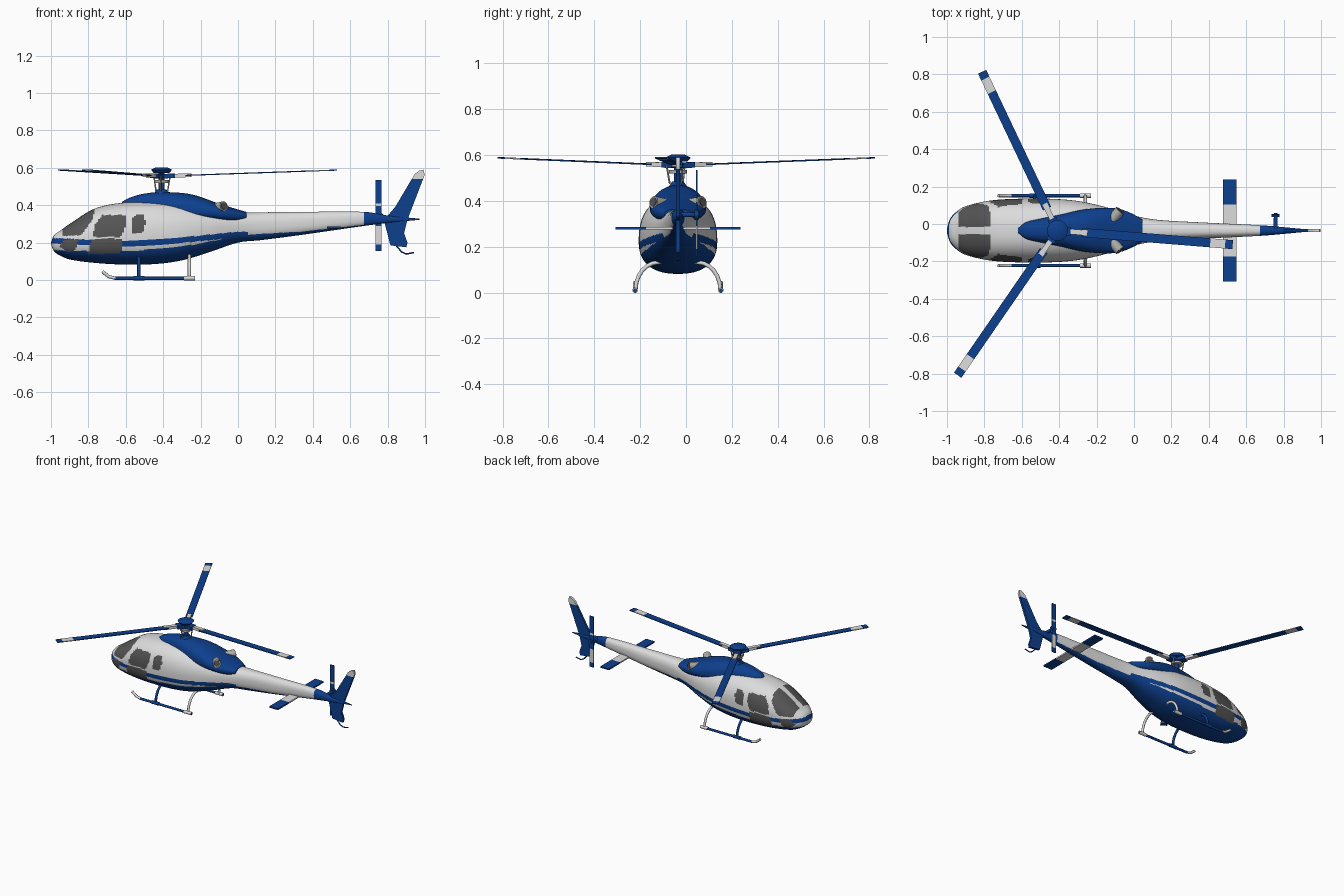
import bpy, bmesh
from math import sin, cos, pi, radians
from mathutils import Matrix, Vector

if "Cube" in bpy.data.objects:
    bpy.data.objects.remove(bpy.data.objects["Cube"])

YC = -0.035                      # centre line of the aircraft
HUB = Vector((-0.409, YC, 0.555))


def material(name, rgb):
    m = bpy.data.materials.new(name)
    m.use_nodes = True
    m.diffuse_color = (*rgb, 1)
    m.node_tree.nodes["Principled BSDF"].inputs["Base Color"].default_value = (*rgb, 1)
    return m


MATS = [material("white_paint", (0.72, 0.72, 0.72)),
        material("blue_paint", (0.004, 0.05, 0.27)),
        material("grey_glass", (0.09, 0.09, 0.09)),
        material("grey_metal", (0.42, 0.42, 0.4))]
WHITE, BLUE, GLASS, METAL = range(4)


def finish(name, bm, rule, matrix=None):
    """Turn a bmesh into an object; rule is a slot number or a function of the face centre."""
    bmesh.ops.recalc_face_normals(bm, faces=bm.faces)
    for f in bm.faces:
        f.material_index = rule(f.calc_center_median()) if callable(rule) else rule
    me = bpy.data.meshes.new(name)
    bm.to_mesh(me)
    bm.free()
    for m in MATS:
        me.materials.append(m)
    me.shade_smooth()
    me.set_sharp_from_angle(angle=radians(38))
    ob = bpy.data.objects.new(name, me)
    bpy.context.collection.objects.link(ob)
    if matrix:
        ob.matrix_world = matrix
    return ob


def cut(bm, axis, values):
    for v in values:
        n = Vector((0, 0, 0))
        n[axis] = 1
        bmesh.ops.bisect_plane(bm, geom=bm.verts[:] + bm.edges[:] + bm.faces[:],
                               plane_co=n * v, plane_no=n)


def box(name, lo, hi, rule, axis=0, cuts=(), matrix=None):
    lo, hi = Vector(lo), Vector(hi)
    bm = bmesh.new()
    bmesh.ops.create_cube(bm, size=1, matrix=Matrix.Translation((lo + hi) / 2)
                          @ Matrix.Diagonal((*(hi - lo), 1)))
    cut(bm, axis, cuts)
    return finish(name, bm, rule, matrix)


def rod(name, a, b, r1, r2, rule, sides=24):
    a, b = Vector(a), Vector(b)
    bm = bmesh.new()
    turn = (b - a).to_track_quat("Z", "Y").to_matrix().to_4x4()
    bmesh.ops.create_cone(bm, cap_ends=True, segments=sides, radius1=r1, radius2=r2,
                          depth=(b - a).length, matrix=Matrix.Translation((a + b) / 2) @ turn)
    return finish(name, bm, rule)


def tube(name, points, radius, slot):
    cu = bpy.data.curves.new(name, "CURVE")
    cu.dimensions = "3D"
    cu.bevel_depth, cu.bevel_resolution, cu.use_fill_caps = radius, 2, True
    sp = cu.splines.new("POLY")
    sp.points.add(len(points) - 1)
    for p, co in zip(sp.points, points):
        p.co = (*co, 1)
    cu.materials.append(MATS[slot])
    bpy.context.collection.objects.link(bpy.data.objects.new(name, cu))


def smooth_at(table, x):
    """Cubic interpolation of station rows (x, bottom, middle, top, half width)."""
    i = max(k for k in range(len(table) - 1) if table[k][0] <= x or k == 0)

    def slope(k, c):
        a, b = table[max(k - 1, 0)], table[min(k + 1, len(table) - 1)]
        return (b[c] - a[c]) / (b[0] - a[0])
    p, q = table[i], table[i + 1]
    h = q[0] - p[0]
    t = (x - p[0]) / h
    return [p[c] * (1 + 2 * t) * (1 - t) ** 2 + q[c] * t * t * (3 - 2 * t)
            + h * t * (1 - t) * (slope(i, c) * (1 - t) - slope(i + 1, c) * t)
            for c in range(1, 5)]


def loft(name, table, rings, sides, rule, power=2.4):
    bm = bmesh.new()
    loops = []
    x0, x1 = table[0][0], table[-1][0]
    for i in range(rings + 1):
        x = x0 + (x1 - x0) * (i / rings) ** 1.3
        bot, mid, top, half = smooth_at(table, x)
        loop = []
        for j in range(sides):
            c, s = cos(2 * pi * j / sides), sin(2 * pi * j / sides)
            k = (abs(c) ** power + abs(s) ** power) ** (-1 / power)
            rise = top - mid if s > 0 else mid - bot
            loop.append(bm.verts.new((x, YC + half * k * c, mid + rise * k * s)))
        loops.append(loop)
    for a, b in zip(loops, loops[1:]):
        for j in range(sides):
            n = (j + 1) % sides
            bm.faces.new((a[j], a[n], b[n], b[j]))
    bm.faces.new(loops[0])
    bm.faces.new(loops[-1])
    return finish(name, bm, rule)


# Fuselage paint: windows as side outlines, stripe and belly as height lines
WINDSCREEN = [(-.935, .235), (-.95, .5), (-.79, .5), (-.765, .37), (-.78, .32), (-.837, .24)]
WINDOWS = [[(-.778, .23), (-.762, .3), (-.725, .348), (-.6, .348), (-.6, .284), (-.63, .23)],
           [(-.57, .25), (-.565, .33), (-.54, .352), (-.5, .35), (-.495, .3), (-.51, .25)],
           [(-.8, .14), (-.785, .22), (-.62, .222), (-.615, .18), (-.63, .14)],
           [(-.955, .18), (-.93, .215), (-.853, .22), (-.87, .16), (-.91, .15)]]
STRIPE = [(-1, .225), (-.6, .207), (-.3, .228), (0, .258), (.1, .26)]
BELLY = [(-1, .16), (-.6, .152), (-.3, .178), (-.1, .215), (0, .24), (.33, .258), (.7, .298)]


def inside(x, z, poly):
    hit = False
    for (ax, az), (bx, bz) in zip(poly, poly[1:] + poly[:1]):
        if (az > z) != (bz > z) and x < ax + (z - az) * (bx - ax) / (bz - az):
            hit = not hit
    return hit


def line_at(line, x):
    for (ax, az), (bx, bz) in zip(line, line[1:]):
        if x <= bx:
            return az + (bz - az) * (x - ax) / (bx - ax)
    return line[-1][1]


def fuselage_paint(c):
    if c.x > 0.68:
        return BLUE
    if abs(c.y - YC) > 0.02 and inside(c.x, c.z, WINDSCREEN):
        return GLASS
    if abs(c.y - YC) > 0.05 and any(inside(c.x, c.z, w) for w in WINDOWS):
        return GLASS
    top = line_at(STRIPE, c.x)
    if c.z < line_at(BELLY, c.x) or (c.x < 0.05 and top - 0.03 < c.z < top):
        return BLUE
    return WHITE


loft("fuselage", [(-1, .19, .195, .2, .012), (-.985, .155, .19, .237, .06),
                  (-.95, .13, .19, .264, .1), (-.9, .11, .2, .3, .13),
                  (-.77, .092, .21, .38, .16), (-.62, .083, .22, .413, .17),
                  (-.45, .085, .23, .42, .17), (-.3, .105, .24, .41, .158),
                  (-.15, .15, .26, .385, .125), (0, .2, .28, .362, .08),
                  (.12, .213, .29, .362, .058), (.33, .24, .3, .364, .045),
                  (.68, .29, .328, .364, .028), (.8, .305, .325, .345, .018),
                  (.97, .322, .325, .328, .002)], 170, 144, fuselage_paint)

# Engine cowling and exhausts
loft("engine_cowling", [(-.62, .41, .413, .418, .012), (-.58, .38, .4, .44, .045),
                        (-.5, .36, .39, .462, .065), (-.4, .34, .38, .47, .085),
                        (-.25, .32, .37, .458, .115), (-.1, .31, .36, .408, .12),
                        (-.02, .305, .35, .383, .095), (.045, .315, .343, .364, .06)],
     40, 48, BLUE)
for side, label in ((1, "left"), (-1, "right")):
    base = Vector((-0.12, YC + side * 0.055, 0.38))
    aim = Vector((0.045, side * 0.052, 0.015))
    rod(label + "_exhaust", base, base + aim, 0.03, 0.027, METAL)
    rod(label + "_exhaust_opening", base + aim, base + aim * 1.05, 0.02, 0.02, GLASS)

# Mast and hub
rod("mast_fairing", HUB - Vector((0, 0, .1)), HUB - Vector((0, 0, .07)), .045, .025, BLUE)
rod("rotor_mast", HUB - Vector((0, 0, .09)), HUB + Vector((0, 0, .03)), .017, .017, BLUE)
rod("swash_plate", HUB - Vector((0, 0, .035)), HUB - Vector((0, 0, .02)), .04, .04, METAL)
rod("hub_rim", HUB + Vector((0, 0, .018)), HUB + Vector((0, 0, .034)), .042, .056, BLUE, 32)
rod("hub_cap", HUB + Vector((0, 0, .034)), HUB + Vector((0, 0, .047)), .056, .03, BLUE, 32)

# Main rotor: three blades rising slightly to the tip
for n in range(3):
    turn = radians(115.4 + 120 * n)
    place = (Matrix.Translation(HUB) @ Matrix.Rotation(turn, 4, "Z")
             @ Matrix.Rotation(radians(-2), 4, "Y"))
    box(f"rotor_blade_{n + 1}", (.13, -.024, -.003), (.94, .024, .003),
        lambda c: WHITE if .82 < c.x < .9 else BLUE, 0, (.82, .9), place)
    box(f"blade_grip_{n + 1}", (.05, -.014, -.01), (.16, .014, .01), WHITE, matrix=place)
    box(f"hub_arm_{n + 1}", (0, -.025, -.012), (.07, .025, .012), BLUE, matrix=place)
    spin = Matrix.Rotation(turn + 0.5, 3, "Z")
    rod(f"pitch_link_{n + 1}", HUB + spin @ Vector((.036, 0, -.08)),
        HUB + spin @ Vector((.05, 0, 0)), .004, .004, METAL, 8)

# Tail fin with a white tip, and the tail guard
bm = bmesh.new()
outline = [(.78, .32), (.84, .39), (.945, .567), (.97, .585), (.992, .59), (.998, .562),
           (.905, .32), (.888, .25), (.906, .2), (.9, .175), (.815, .185)]
face = bm.faces.new([bm.verts.new((x, YC - 0.008, z)) for x, z in outline])
solid = bmesh.ops.extrude_face_region(bm, geom=[face])["geom"]
bmesh.ops.translate(bm, vec=(0, 0.016, 0), verts=[v for v in solid if isinstance(v, bmesh.types.BMVert)])
cut(bm, 2, (.54,))
finish("tail_fin", bm, lambda c: WHITE if c.z > .54 else BLUE)
tube("tail_guard", [(.845, YC, .185), (.875, YC, .15), (.9, YC, .139), (.94, YC, .147)], .004, BLUE)

# Horizontal stabiliser with blue ends
box("stabiliser", (.475, YC - .272, .276), (.547, YC + .272, .286),
    lambda c: BLUE if abs(c.y - YC) > .14 else WHITE, 1, (YC - .14, YC + .14))

# Tail rotor on the left side
rod("tail_rotor_shaft", (.757, YC, .34), (.757, .058, .34), .012, .009, BLUE, 16)
rod("tail_rotor_hub", (.757, .038, .34), (.757, .054, .34), .022, .022, BLUE, 16)
box("tail_rotor_blades", (.735, .043, .155), (.768, .05, .535),
    lambda c: WHITE if .19 < c.z < .29 or .395 < c.z < .41 else BLUE, 2, (.19, .29, .395, .41))

# Landing gear, mirrored about the centre line
for side, label in ((1, "left"), (-1, "right")):
    y = YC + side * 0.187
    tube(label + "_skid", [(-.66, y, .009), (-.23, y, .009)], .009, BLUE)
    tube(label + "_skid_tip", [(-.725, y, .045), (-.69, y, .018), (-.655, y, .009)], .009, WHITE)
    for where, x, slot in (("front", -.53, BLUE), ("rear", -.26, WHITE)):
        leg = [(x, YC + side * (.085 + .1 * sin(a * pi / 12)), .012 + .12 * cos(a * pi / 12))
               for a in range(7)]
        tube(f"{label}_{where}_leg", [(x, YC, .14)] + leg, .009, slot)
        rod(f"{label}_{where}_foot", (x - .03, y, .01), (x + .03, y, .01), .012, .012, slot, 12)
